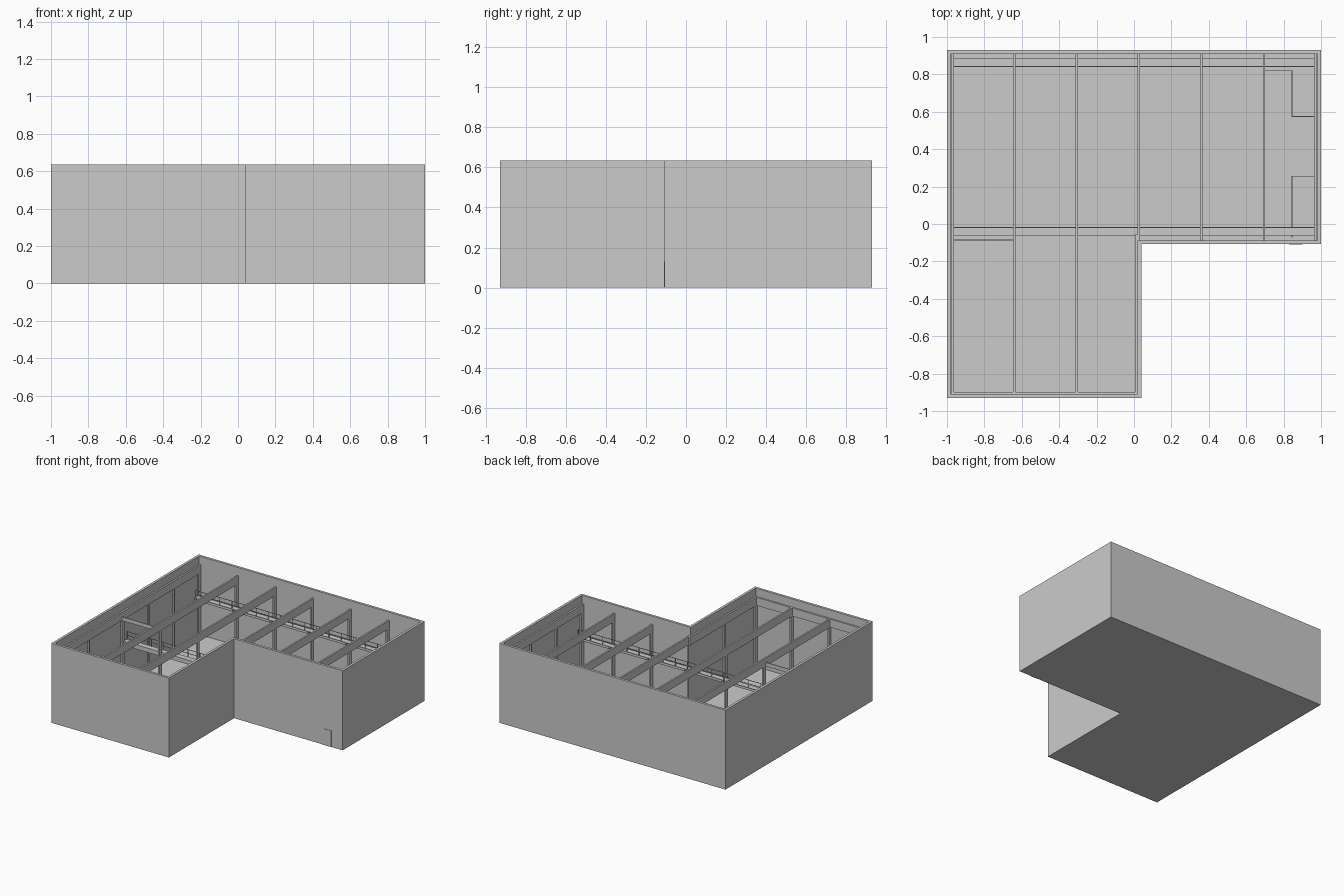
import bpy, bmesh

if "Cube" in bpy.data.objects:
    bpy.data.objects.remove(bpy.data.objects["Cube"])

H = 0.635          # wall height
T = 0.02           # wall thickness
FLOOR = 0.008


def finish(name, bm):
    bmesh.ops.recalc_face_normals(bm, faces=bm.faces)
    me = bpy.data.meshes.new(name)
    bm.to_mesh(me)
    bm.free()
    ob = bpy.data.objects.new(name, me)
    bpy.context.collection.objects.link(ob)
    return ob


def boxes(name, items):
    """One object from boxes given as (x0, x1, y0, y1, z0, z1)."""
    bm = bmesh.new()
    for x0, x1, y0, y1, z0, z1 in items:
        vs = bmesh.ops.create_cube(bm, size=1)["verts"]
        for v in vs:
            v.co.x = x1 if v.co.x > 0 else x0
            v.co.y = y1 if v.co.y > 0 else y0
            v.co.z = z1 if v.co.z > 0 else z0
    return finish(name, bm)


def l_outline(t):
    """L-shaped footprint, moved inward by t."""
    return [(-1 + t, -.93 + t), (.04 - t, -.93 + t), (.04 - t, -.107 + t),
            (1 - t, -.107 + t), (1 - t, .93 - t), (-1 + t, .93 - t)]


# L-shaped shell: outer walls, rim, inner walls, floor, underside
bm = bmesh.new()
rings = [[bm.verts.new((x, y, z)) for x, y in l_outline(t)]
         for t, z in ((0, 0), (0, H), (T, H), (T, FLOOR))]
for a, b in zip(rings, rings[1:]):
    for i in range(6):
        j = (i + 1) % 6
        bm.faces.new((a[i], a[j], b[j], b[i]))
bm.faces.new(rings[0])
bm.faces.new(rings[3])
finish("walls_and_floor", bm)

# Frame sizes
B0, B1 = .505, .57           # underside and top of roof beams
W = .0065                    # half width of beams
D = .03                      # column depth
XS = [-.97, -.64, -.305, .03, .36, .695, .97]
XMAIN = [x if x != .03 else .026 for x in XS]
S, N, WING = -.087, .91, -.91

# Roof beams across the main hall, continuing over the wing
boxes("roof_beams", [(x - W, x + W, WING if x < 0 else S, N, B0, B1) for x in XMAIN]
      + [(.012 - W, .012 + W, WING, S + .03, B0, B1)])

# Columns under the beam ends
cols = []
for x in XMAIN:
    cols += [(x - W, x + W, N - D, N, FLOOR, B0), (x - W, x + W, S, S + D, FLOOR, B0)]
for x in (-.97, -.64, -.305, .012):
    cols.append((x - W, x + W, WING, WING + D, FLOOR, B0))
boxes("main_columns", cols)

# Slim posts along the end walls
posts = [(x - W, x + W, y - W, y + W, FLOOR, B0) for x in (-.97, .97) for y in (.575, .255)]
posts += [(x - W, x + W, -.5 - W, -.5 + W, FLOOR, B0) for x in (-.97, .012)]
boxes("end_wall_posts", posts)

# Tie beams: wing end wall and the first bay between wing and hall
boxes("tie_beams", [(-.97, .012, WING, WING + .013, B0, B1),
                    (-.97, -.64, S - .004, S + .004, B0, B0 + .03)])


def railing(pts, z, height, gap, r=.0018):
    """Boxes for an axis-aligned railing along pts standing on height z."""
    out = []
    for (xa, ya), (xb, yb) in zip(pts, pts[1:]):
        x0, x1, y0, y1 = min(xa, xb), max(xa, xb), min(ya, yb), max(ya, yb)
        for f in (.5, 1):
            h = z + height * f
            out.append((x0 - r, x1 + r, y0 - r, y1 + r, h - r, h + r))
        n = max(1, round(max(x1 - x0, y1 - y0) / gap))
        for i in range(n + 1):
            x, y = x0 + (x1 - x0) * i / n, y0 + (y1 - y0) * i / n
            out.append((x - r, x + r, y - r, y + r, z, z + height))
    return out


# Raised walkways with girder, deck, brackets and railing on both long sides
DECK = .33
for side, wall, s in (("back", N - D, -1), ("front", S + D, 1)):
    def strip(x0, x1, a, b, z0, z1):
        ya, yb = sorted((wall + s * a, wall + s * b))
        return (x0, x1, ya, yb, z0, z1)
    boxes(side + "_walkway", [strip(-.965, .965, -.005, .014, DECK - .035, DECK - .004),
                              strip(-.965, .965, -.005, .04, DECK - .004, DECK)]
          + [strip(x - W, x + W, -.002, .035, DECK - .02, DECK - .004) for x in XMAIN])
    y = wall + s * .037
    boxes(side + "_walkway_railing", railing([(-.965, y), (.965, y)], DECK, .06, .11))

# Thin safety barriers on the floor at the right end
boxes("floor_barriers",
      railing([(.695, .82), (.845, .82), (.845, .575), (.965, .575)], FLOOR, .065, .08)
      + railing([(.965, .255), (.845, .255), (.845, -.07)], FLOOR, .065, .08))

# Side door, barely proud of the wall
boxes("side_door", [(.83, .90, -.110, -.106, 0, .13)])
